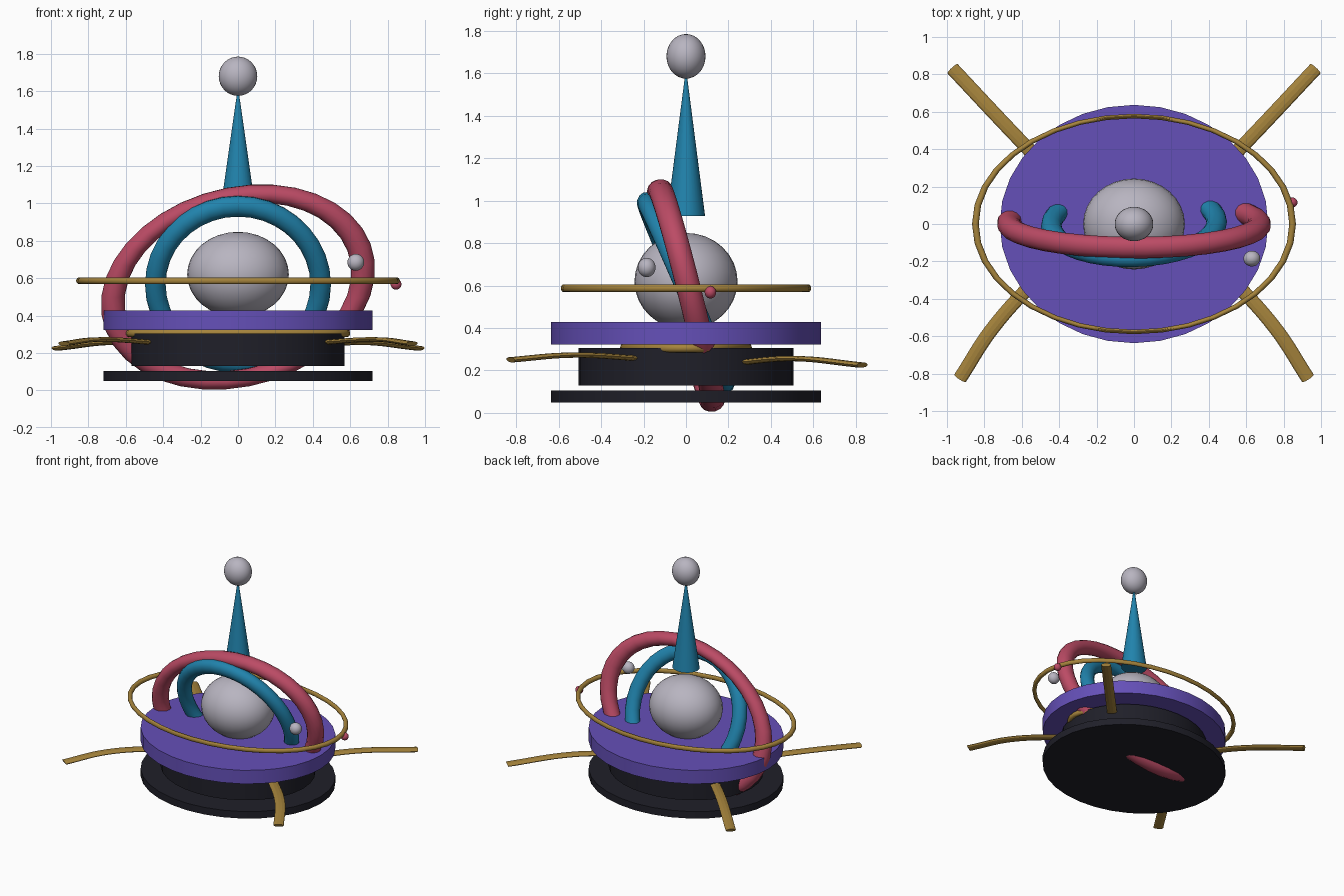
import bpy
import math
from mathutils import Matrix, Vector

if "Cube" in bpy.data.objects:
    bpy.data.objects.remove(bpy.data.objects["Cube"], do_unlink=True)


def material(name, rgb):
    m = bpy.data.materials.new(name)
    m.use_nodes = True
    m.diffuse_color = (*rgb, 1)
    bsdf = next(n for n in m.node_tree.nodes if n.type == "BSDF_PRINCIPLED")
    bsdf.inputs["Base Color"].default_value = (*rgb, 1)
    return m


PURPLE = material("purple", (0.13, 0.08, 0.48))
SILVER = material("silver", (0.48, 0.46, 0.53))
ROSE = material("rose", (0.50, 0.07, 0.13))
TEAL = material("teal", (0.015, 0.23, 0.42))
GOLD = material("gold", (0.38, 0.23, 0.045))
DARK = material("near black", (0.014, 0.014, 0.022))


def finish(name, mat):
    ob = bpy.context.object
    ob.name = name
    ob.data.materials.append(mat)
    bpy.ops.object.shade_smooth_by_angle(angle=math.radians(35))
    return ob


def disc(name, mat, rx, ry, z0, z1):
    bpy.ops.mesh.primitive_cylinder_add(vertices=32, radius=1, depth=1,
                                        location=(0, 0, (z0 + z1) / 2))
    bpy.context.object.scale = (rx, ry, z1 - z0)
    finish(name, mat)


def ball(name, mat, loc, radii):
    bpy.ops.mesh.primitive_uv_sphere_add(segments=32, ring_count=16, radius=1, location=loc)
    bpy.context.object.scale = radii
    finish(name, mat)


def hoop(name, mat, centre, u, v, tube, thick):
    """Elliptical torus spanned by half-axes u and v."""
    bpy.ops.mesh.primitive_torus_add(major_segments=36, minor_segments=14,
                                     major_radius=1, minor_radius=tube)
    u, v = Vector(u), Vector(v)
    w = u.cross(v).normalized() * thick / tube
    mat4 = Matrix((u, v, w)).transposed().to_4x4()
    mat4.translation = Vector(centre)
    bpy.context.object.data.transform(mat4)
    finish(name, mat)


def arm(name, points):
    """Flattened tube along a smooth path."""
    flat = 0.35
    cu = bpy.data.curves.new(name, "CURVE")
    cu.dimensions = "3D"
    cu.bevel_depth = 0.037
    cu.bevel_resolution = 3
    cu.use_fill_caps = True
    sp = cu.splines.new("BEZIER")
    sp.bezier_points.add(len(points) - 1)
    for bp, (x, y, z) in zip(sp.bezier_points, points):
        bp.co = (x, y, z / flat)
        bp.handle_left_type = bp.handle_right_type = "AUTO"
    ob = bpy.data.objects.new(name, cu)
    ob.scale.z = flat
    bpy.context.collection.objects.link(ob)
    bpy.ops.object.select_all(action="DESELECT")
    ob.select_set(True)
    bpy.context.view_layer.objects.active = ob
    bpy.ops.object.convert(target="MESH")
    finish(name, GOLD)


# Stacked base
disc("foot_plate", DARK, 0.718, 0.637, 0.05, 0.105)
disc("drum", DARK, 0.57, 0.506, 0.13, 0.305)
disc("deck", PURPLE, 0.718, 0.637, 0.322, 0.428)
hoop("collar_ring", GOLD, (0, 0, 0.305), (0.58, 0, 0), (0, 0.30, 0), 0.035, 0.02)

# Central globe, spire and finial
ball("globe", SILVER, (0, 0, 0.62), (0.272, 0.243, 0.228))
bpy.ops.mesh.primitive_cone_add(vertices=32, radius1=0.1, radius2=0.004, depth=0.67,
                                location=(0, 0, 1.262))
bpy.context.object.scale.y = 0.9
finish("spire", TEAL)
ball("finial", SILVER, (0, 0, 1.68), (0.103, 0.092, 0.105))

# Tilted hoops and the level orbit ring
hoop("outer_hoop", ROSE, (0, 0, 0.553), (0.667, 0.01, 0.044), (0.06, -0.126, 0.498), 0.095, 0.058)
hoop("inner_hoop", TEAL, (0, 0, 0.567), (0.442, 0.01, 0), (0, -0.18, 0.418), 0.125, 0.05)
hoop("orbit_ring", GOLD, (0, 0, 0.587), (0.848, 0, 0), (0, 0.577, 0), 0.021, 0.018)

# Small satellites
ball("small_moon", SILVER, (0.63, -0.185, 0.685), (0.045, 0.042, 0.045))
ball("tiny_moon", ROSE, (0.845, 0.115, 0.568), (0.029, 0.027, 0.029))

# Four curved arms, mirrored left and right
for side, s in (("left", 1), ("right", -1)):
    arm("back_arm_" + side, [(s * 0.4, 0.23, 0.235), (s * 0.66, 0.50, 0.256),
                             (s * 0.97, 0.83, 0.225)])
    arm("front_arm_" + side, [(s * 0.42, -0.19, 0.255), (s * 0.75, -0.55, 0.272),
                              (s * 0.93, -0.825, 0.25)])
